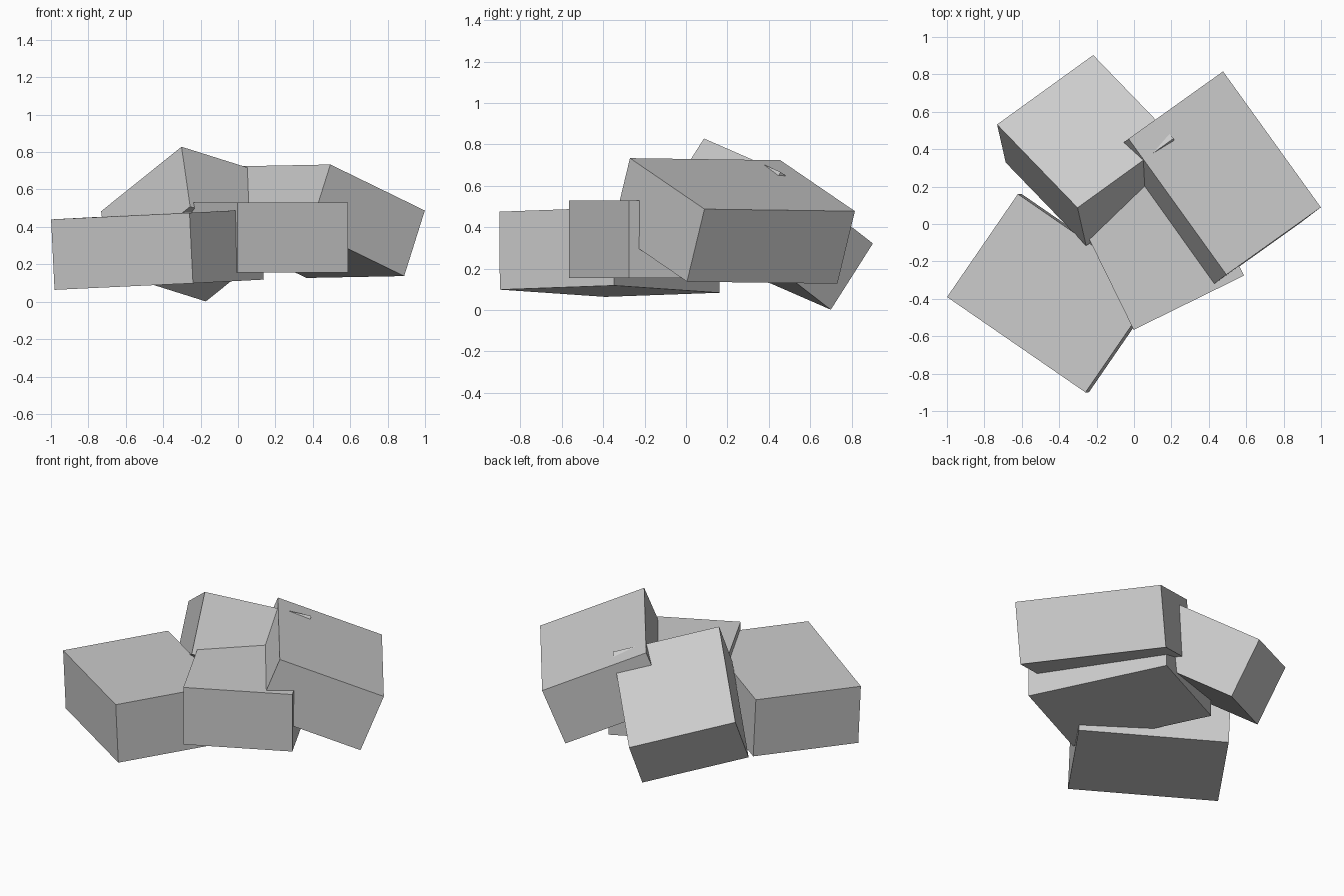
import bpy
from mathutils import Matrix, Vector

cube = bpy.data.objects.get("Cube")
if cube:
    bpy.data.objects.remove(cube, do_unlink=True)

grey = bpy.data.materials.new("plain_grey")
grey.use_nodes = True
grey.diffuse_color = (0.6, 0.6, 0.6, 1)
grey.node_tree.nodes["Principled BSDF"].inputs["Base Color"].default_value = (0.6, 0.6, 0.6, 1)


def block(name, corner, along, across, thick=0.377):
    """Tilted block hanging below a top face given by a corner and its two neighbours."""
    corner = Vector(corner)
    ex, ey = Vector(along) - corner, Vector(across) - corner
    up = ex.cross(ey).normalized()
    x_dir = ex.normalized()
    y_dir = up.cross(x_dir)
    centre = corner + (ex + ey - up * thick) / 2
    rotation = Matrix((x_dir, y_dir, up)).transposed()
    bpy.ops.mesh.primitive_cube_add(size=1)
    obj = bpy.context.object
    obj.name = name
    obj.matrix_world = (Matrix.Translation(centre) @ rotation.to_4x4()
                        @ Matrix.Diagonal((ex.length, ey.length, thick, 1)))
    obj.data.materials.append(grey)
    return obj


# Nearly level block at the front
block("front_block", (-1.0, -0.39, 0.44), (-0.26, -0.90, 0.475), (-0.62, 0.16, 0.46))

# Level block in the middle
block("middle_block", (0.0, -0.565, 0.53), (0.59, -0.275, 0.53), (-0.40, 0.24, 0.53), 0.375)

# Block tilted down to the side
block("side_block", (0.495, -0.27, 0.733), (1.0, 0.09, 0.487), (-0.03, 0.455, 0.724))

# Block tipped steeply backwards
block("back_block", (-0.73, 0.53, 0.485), (-0.30, 0.085, 0.83), (-0.22, 0.905, 0.32), 0.382)
